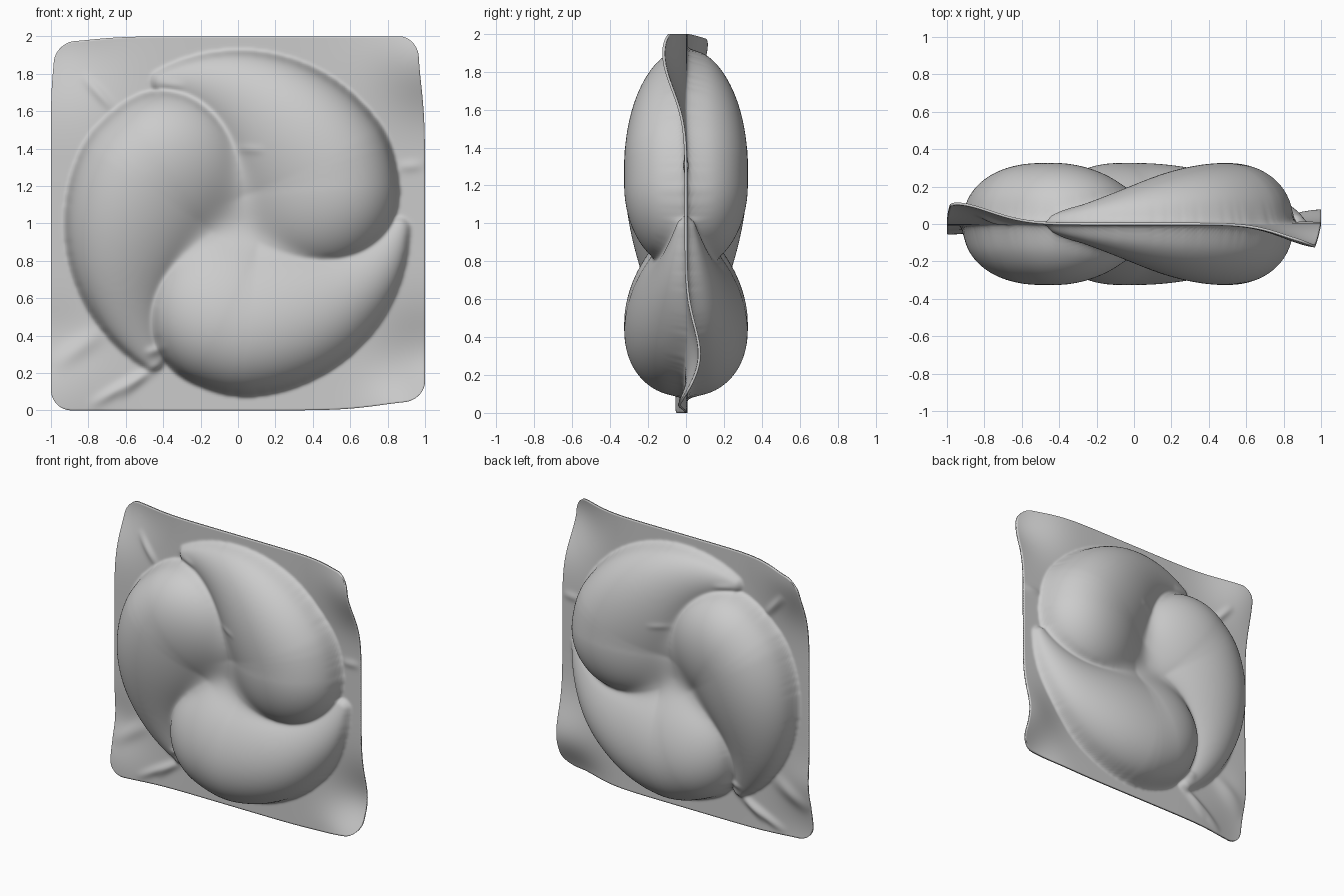
import bpy, bmesh, math

if "Cube" in bpy.data.objects:
    bpy.data.objects.remove(bpy.data.objects["Cube"])

N = 200            # grid cells per side
DEPTH = 0.75       # bulge depth relative to lobe radius
HALF = 0.007       # half thickness of the flat sheet

# Three comma-shaped lobes, each a chain of balls that shrinks along a curved spine
lobes = []
for head in (270, 150, 30):
    chain = []
    for i in range(46):
        t = -8 + 96 * i / 45
        r = 0.42 * math.cos(math.radians(0.925 * max(t, 0)))
        c = 0.92 - r - 0.03 * max(0, 4 - t) / 12     # head tucks slightly inwards
        a = math.radians(head + t)
        chain.append((c * math.cos(a), 1 + c * math.sin(a), r, r * r, c))
    lobes.append(chain)

# Small cloth creases: start x, z, end x, z, width, height
creases = [(-0.80, 0.02, -0.40, 0.25, 0.025, 0.022), (-1.0, 0.23, -0.70, 0.44, 0.05, 0.018),
           (-0.84, 1.80, -0.65, 1.59, 0.022, 0.018), (0.84, 1.30, 1.0, 1.31, 0.025, 0.010),
           (-0.50, 0.30, -0.38, 0.34, 0.02, 0.018), (-0.44, 1.75, -0.28, 1.73, 0.02, 0.010),
           (-0.02, 1.40, 0.15, 1.39, 0.018, 0.008), (-0.65, 0.06, -0.48, 0.20, 0.02, 0.010)]


def bump(x, z, cx, cz, s):
    return math.exp(-((x - cx) ** 2 + (z - cz) ** 2) / (2 * s * s))


def crease(x, z, ax, az, bx, bz, w, h):
    """Ridge along a line that fades out at both ends."""
    dx, dz = bx - ax, bz - az
    t = max(0, min(1, ((x - ax) * dx + (z - az) * dz) / (dx * dx + dz * dz)))
    d2 = (x - ax - t * dx) ** 2 + (z - az - t * dz) ** 2
    return h * math.sin(math.pi * t) * math.exp(-d2 / (w * w))


def outline(u, v, r=0.11):
    """Square grid position with rounded corners and slightly pulled edges."""
    a, b = (abs(u) - 1 + r) / r, (abs(v) - 1 + r) / r
    if a > 0 and b > 0:
        u = math.copysign(1 - r + r * a * math.sqrt(1 - b * b / 2), u)
        v = math.copysign(1 - r + r * b * math.sqrt(1 - a * a / 2), v)
    x, z = u, v + 1
    dx = -0.035 * bump(x, z, 1, 1.95, 0.2) + 0.02 * bump(x, z, -1, 2, 0.15)
    dz = 0.05 * bump(x, z, 1, 0, 0.22) - 0.03 * bump(x, z, -1, 2, 0.2)
    return x + dx, z + dz


def wave(x, z):
    """Curl of the thin sheet towards its corners."""
    return (0.11 * bump(x, z, -0.97, 1.97, 0.2) - 0.12 * bump(x, z, 1, 1.9, 0.19)
            + 0.08 * bump(x, z, 1, 0.27, 0.18) - 0.07 * bump(x, z, 0.92, 0, 0.15)
            - 0.05 * bump(x, z, -1, 0.04, 0.2) + 0.02 * bump(x, z, -0.95, 0.4, 0.12))


# Sample the sheet once: position, curl and inflation height
samples = []
cell = 2 / N
for j in range(N + 1):
    for i in range(N + 1):
        x, z = outline(-1 + cell * i, -1 + cell * j)
        field, near, nb = [], -9.0, None
        for chain in lobes:
            top = -9.0
            for b in chain:
                f = b[3] - (x - b[0]) ** 2 - (z - b[1]) ** 2
                if f > top:
                    top, tb = f, b
            field.append(top)
            s = tb[2] - math.sqrt(tb[3] - top)
            if s > near:
                near, nb = s, tb
        # lobes melt together around the middle, and stay creased further out
        rc2 = x * x + (z - 1) ** 2
        k = 0.08 * math.exp(-rc2 / 0.09) + 0.002
        m = max(field)
        best = max(0, m + k * math.log(sum(math.exp((f - m) / k) for f in field)))
        # lobes are fuller towards the outside
        tilt = 1 + 0.4 * (math.sqrt(rc2) - nb[4])
        # snap grid points onto the seam line so the lobe edge is clean
        if rc2 > 0.2 and abs(near) < 0.5 * cell and 0 < i < N and 0 < j < N:
            q = nb[2] / (nb[2] - near)
            x, z = nb[0] + (x - nb[0]) * q, nb[1] + (z - nb[1]) * q
            best = 0
        fold = sum(crease(x, z, *c) for c in creases)
        samples.append((x, z, wave(x, z), DEPTH * tilt * math.sqrt(best) + HALF + fold))

# Front and back panels
bm = bmesh.new()
panels = []
for side in (-1, 1):
    vs = [bm.verts.new((x, w + side * h, z)) for x, z, w, h in samples]
    panels.append(vs)
    for j in range(N):
        for i in range(N):
            p = j * (N + 1) + i
            quad = [vs[p], vs[p + 1], vs[p + N + 2], vs[p + N + 1]]
            bm.faces.new(quad if side < 0 else quad[::-1])

# Soften the seams and folds without shrinking the border
inner = [vs[j * (N + 1) + i] for vs in panels for j in range(1, N) for i in range(1, N)]
for _ in range(5):
    bmesh.ops.smooth_vert(bm, verts=inner, factor=0.5, use_axis_x=True,
                          use_axis_y=True, use_axis_z=True)

# Rim strip that joins both panels
W = N + 1
rim = ([i for i in range(N)] + [j * W + N for j in range(N)]
       + [N * W + i for i in range(N, 0, -1)] + [j * W for j in range(N, 0, -1)])
front, back = panels
for a, b in zip(rim, rim[1:] + rim[:1]):
    bm.faces.new((front[b], front[a], back[a], back[b]))
bmesh.ops.recalc_face_normals(bm, faces=bm.faces)

mesh = bpy.data.meshes.new("swirl_cushion")
bm.to_mesh(mesh)
bm.free()
cushion = bpy.data.objects.new("swirl_cushion", mesh)
bpy.context.collection.objects.link(cushion)
for p in mesh.polygons:
    p.use_smooth = True
